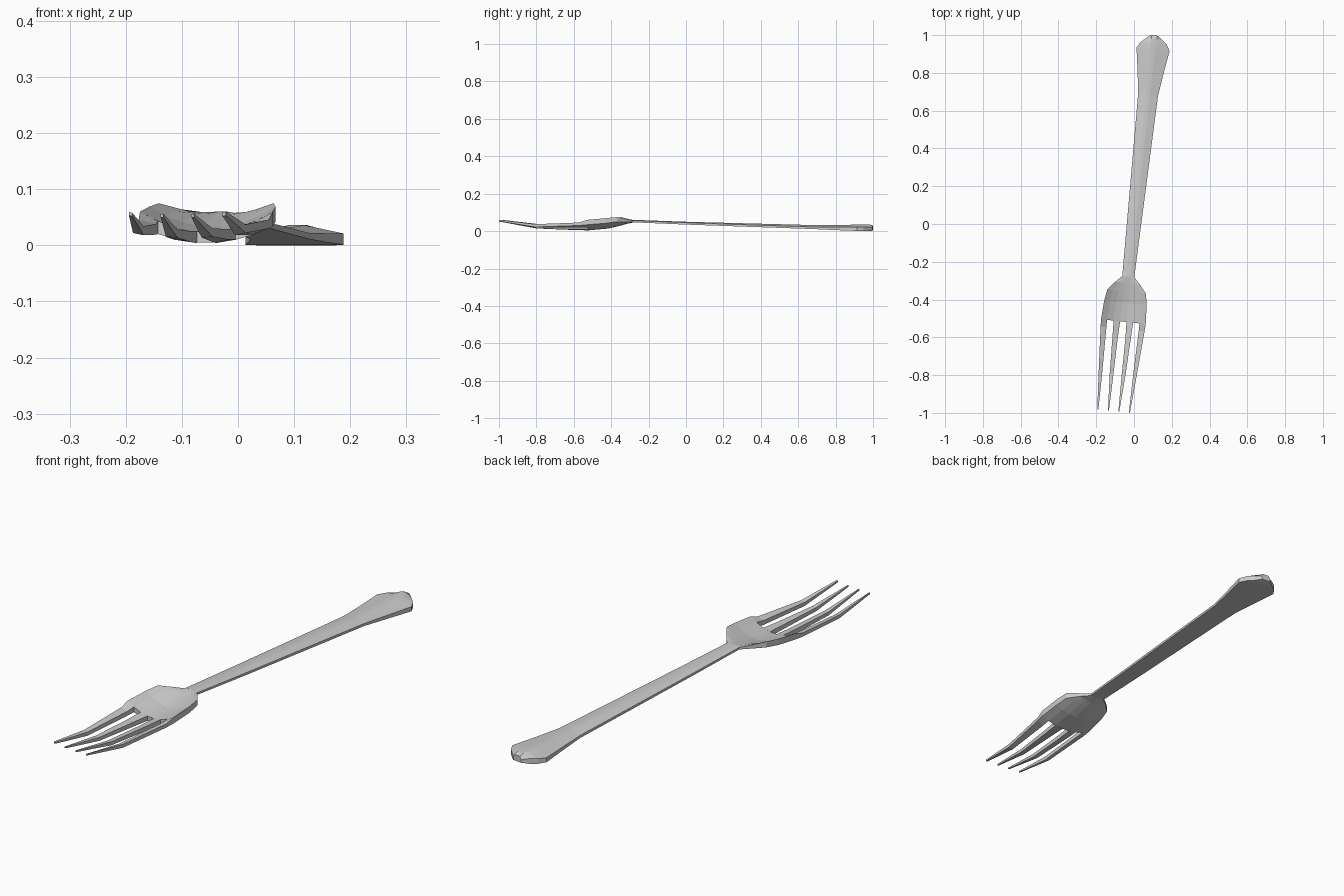
import bpy, bmesh, math
from mathutils import Matrix

# The fork lies slightly turned on the ground plane
TURN = Matrix.Rotation(-math.atan(0.109), 4, 'Z')


def loft(name, rings):
    """Skin a list of equal-sized rings and cap both ends."""
    bm = bmesh.new()
    loops = [[bm.verts.new(p) for p in r] for r in rings]
    n = len(loops[0])
    for a, b in zip(loops, loops[1:]):
        for i in range(n):
            j = (i + 1) % n
            bm.faces.new((a[i], a[j], b[j], b[i]))
    bm.faces.new(loops[0])
    bm.faces.new(loops[-1])
    bmesh.ops.recalc_face_normals(bm, faces=bm.faces)
    bm.transform(TURN)
    me = bpy.data.meshes.new(name)
    bm.to_mesh(me)
    bm.free()
    ob = bpy.data.objects.new(name, me)
    bpy.context.collection.objects.link(ob)
    return ob


# Handle: flat underside, sloped top with a narrow central ridge
# (along, half width, bottom z, edge z, ridge z, ridge half width)
handle = [(-0.28, .032, .047, .056, .060, .012),
          (0.00, .038, .035, .045, .050, .010),
          (0.69, .053, .011, .022, .032, .009),
          (0.80, .068, .006, .021, .032, .010),
          (0.93, .088, .001, .021, .035, .012),
          (0.962, .070, .000, .022, .036, .014),
          (0.985, .043, .000, .022, .036, .016),
          (1.004, .020, .004, .018, .030, .014)]
loft("handle", [[(-w, v, b), (w, v, b), (w, v, e), (r, v, t), (-r, v, t), (-w, v, e)]
                for v, w, b, e, t, r in handle])

# Palm: shallow dish with raised sides
# (along, half width, centre bottom, centre top, side bottom, side top)
COLS = [-1, -.73, -.44, -.14, .14, .44, .73, 1]
palm = [(-0.28, .032, .047, .060, .047, .056),
        (-0.315, .066, .040, .054, .049, .064),
        (-0.36, .103, .027, .045, .050, .075),
        (-0.42, .113, .013, .033, .042, .069),
        (-0.52, .119, .004, .024, .034, .060)]


def palm_ring(v, w, b0, t0, b1, t1):
    low = [(f * w, v, b0 + (b1 - b0) * f * f) for f in COLS]
    top = [(f * w, v, t0 + (t1 - t0) * f * f) for f in COLS]
    return low + top[::-1]


loft("palm", [palm_ring(*p) for p in palm])

# Tines: (along, inner u, outer u, inner bottom, inner top, outer bottom, outer top)
tines = {
    "inner_tine": [(-0.52, .017, .052, .004, .025, .010, .031),
                   (-0.60, .020, .049, .006, .025, .010, .029),
                   (-0.80, .022, .042, .014, .029, .015, .030),
                   (-0.996, .025, .030, .050, .056, .050, .056)],
    "outer_tine": [(-0.52, .087, .119, .020, .043, .034, .060),
                   (-0.56, .086, .117, .019, .038, .030, .046),
                   (-0.80, .082, .101, .018, .034, .022, .037),
                   (-0.996, .081, .087, .052, .058, .053, .060)],
}
for name, rows in tines.items():
    for side, s in (("left", -1), ("right", 1)):
        loft(f"{side}_{name}",
             [[(s * a, v, ab), (s * c, v, cb), (s * c, v, ct), (s * a, v, at)]
              for v, a, c, ab, at, cb, ct in rows])
